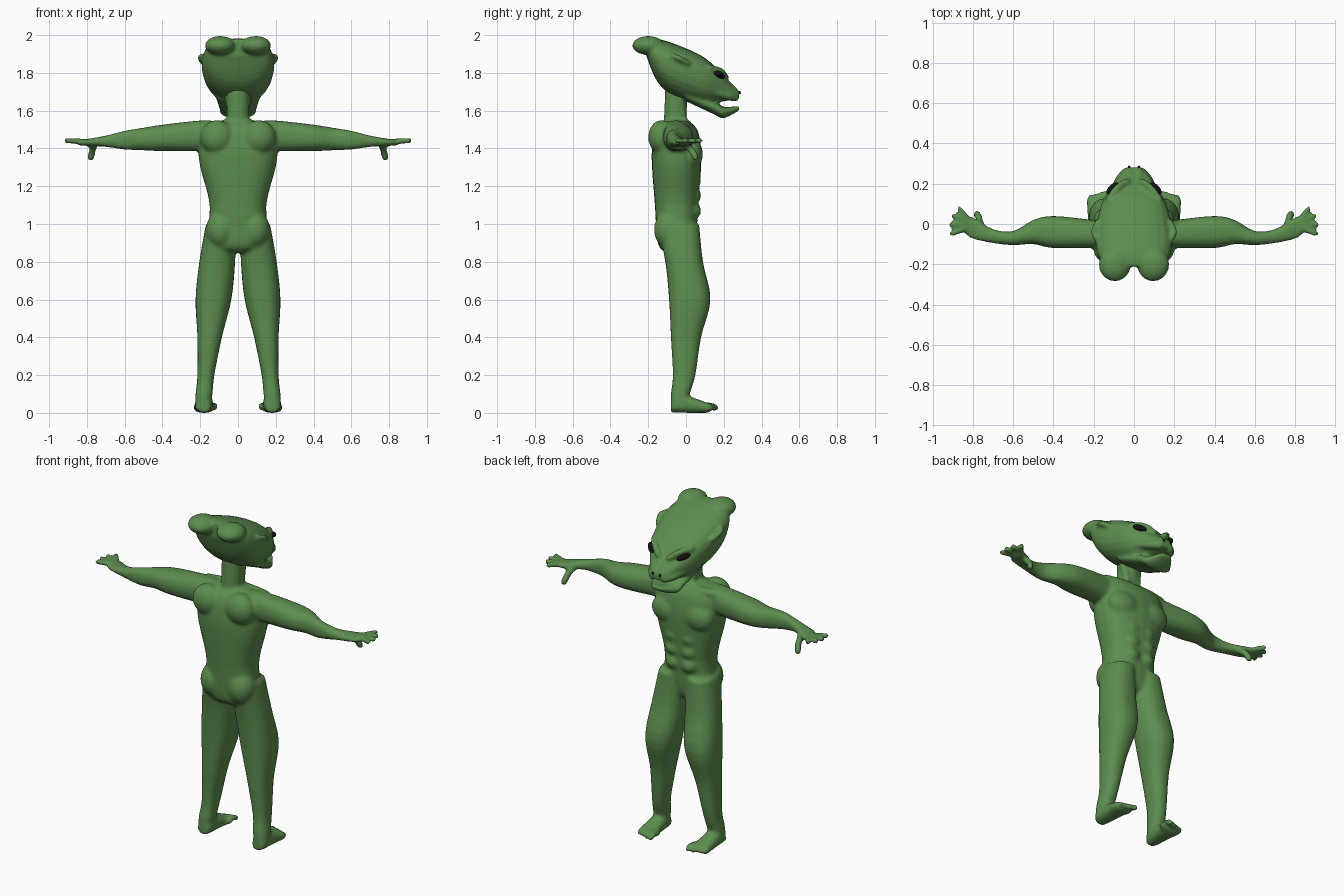
import bpy, bmesh, math
from mathutils import Vector, Matrix

cube = bpy.data.objects.get("Cube")
if cube:
    bpy.data.objects.remove(cube)


def material(name, color):
    mat = bpy.data.materials.new(name)
    mat.use_nodes = True
    mat.diffuse_color = color
    mat.node_tree.nodes["Principled BSDF"].inputs["Base Color"].default_value = color
    return mat


skin = material("green skin", (0.11, 0.27, 0.08, 1))
black = material("black eye", (0.006, 0.006, 0.006, 1))


def smooth_rows(rows, steps):
    """Catmull-Rom interpolation between the rows of a profile."""
    result = []
    last = len(rows) - 1
    for i in range(last):
        before, start, end, after = (rows[max(0, min(last, i + k))] for k in (-1, 0, 1, 2))
        for step in range(steps):
            t = step / steps
            row = []
            for a, b, c, d in zip(before, start, end, after):
                slope_in, slope_out = (c - a) / 2, (d - b) / 2
                bend = 3 * (c - b) - 2 * slope_in - slope_out
                twist = 2 * (b - c) + slope_in + slope_out
                row.append(b + t * (slope_in + t * (bend + t * twist)))
            result.append(row)
    result.append(list(rows[last]))
    return result


def signed_power(value, exponent):
    return math.copysign(abs(value) ** exponent, value)


def bridge(bm, rings):
    """Closed skin over rings of points."""
    loops = [[bm.verts.new(co) for co in ring] for ring in rings]
    sides = len(loops[0])
    for ring, following in zip(loops, loops[1:]):
        for i in range(sides):
            j = (i + 1) % sides
            bm.faces.new((ring[i], ring[j], following[j], following[i]))
    bm.faces.new(loops[0])
    bm.faces.new(loops[-1])


def loft(bm, axis, rows, roundness=0.85, egg=0.0, sides=24):
    """Rows: position on axis, then centre and radius on the other two axes."""
    across, up = [k for k in range(3) if k != axis]
    rings = []
    for position, center_a, center_b, radius_a, radius_b in smooth_rows(rows, 4):
        ring = []
        for i in range(sides):
            angle = math.tau * i / sides
            height = math.sin(angle)
            co = Vector()
            co[axis] = position
            co[across] = center_a + radius_a * signed_power(math.cos(angle), roundness) * (1 + egg * height)
            co[up] = center_b + radius_b * signed_power(height, roundness)
            ring.append(co)
        rings.append(ring)
    bridge(bm, rings)


def tube(bm, radius, *points, sides=10):
    """Rounded digit, tendon or ridge along a few points."""
    path = [Vector(p) for p in smooth_rows(points, 4)]
    first = (path[0] - path[1]).normalized() * radius
    last = (path[-1] - path[-2]).normalized() * radius
    path = [path[0] + first * .8] + path + [path[-1] + last * .8]
    rings = []
    for i, center in enumerate(path):
        ahead, behind = min(i + 1, len(path) - 1), max(i - 1, 0)
        turn = Vector((1, 0, 0)).rotation_difference(path[ahead] - path[behind])
        size = radius if 0 < i < len(path) - 1 else radius / 2
        angles = [math.tau * k / sides for k in range(sides)]
        rings.append([center + turn @ Vector((0, math.cos(a), math.sin(a))) * size for a in angles])
    bridge(bm, rings)


def ball(bm, center, radii, along=(1, 0, 0)):
    turn = Vector(along).to_track_quat('X', 'Z').to_matrix().to_4x4()
    matrix = Matrix.Translation(center) @ turn @ Matrix.Diagonal((*radii, 1))
    bmesh.ops.create_uvsphere(bm, u_segments=20, v_segments=12, radius=1, matrix=matrix)


def mirror(bm):
    copy = bmesh.ops.duplicate(bm, geom=bm.verts[:] + bm.edges[:] + bm.faces[:])
    for item in copy["geom"]:
        if isinstance(item, bmesh.types.BMVert):
            item.co.x = -item.co.x


def finish(bm, name, mat, voxel=None):
    bmesh.ops.recalc_face_normals(bm, faces=bm.faces[:])
    for face in bm.faces:
        face.smooth = True
    mesh = bpy.data.meshes.new(name)
    bm.to_mesh(mesh)
    bm.free()
    mesh.materials.append(mat)
    obj = bpy.data.objects.new(name, mesh)
    bpy.context.collection.objects.link(obj)
    if voxel:
        blend = obj.modifiers.new("blend", 'REMESH')
        blend.mode = 'VOXEL'
        blend.voxel_size = voxel
        blend.use_smooth_shade = True
        soften = obj.modifiers.new("soften", 'SMOOTH')
        soften.iterations = 3


# Leg: leans outward towards the ankle; rows are height, width, depth centre, depth
body = bmesh.new()
leg = [(.02, .04, -.04, .04), (.1, .045, -.03, .05), (.2, .045, -.01, .06), (.4, .065, 0, .08),
       (.6, .095, .02, .11), (.8, .095, -.01, .1), (1, .08, -.04, .11)]
loft(body, 2, [(z, .19 - z / 10, y, width, depth) for z, width, y, depth in leg])

# Foot: rests on the ground; rows are depth position, half width, half height
foot = [(-.08, .03, .03), (-.04, .045, .05), (.04, .05, .04), (.12, .055, .025)]
loft(body, 1, [(y, .18, half, width, half) for y, width, half in foot])

# Toes
for i in range(4):
    x, y = .125 + .03 * i, .16 - .01 * i
    tube(body, .017, (x, .09, .03), (x, y - .03, .04), (x, y, .025))

# Arm: drops slightly towards the wrist; rows are reach, depth centre, depth, height
arm = [(.1, -.06, .07, .07), (.2, -.05, .07, .08), (.4, -.04, .08, .07), (.5, -.04, .06, .06),
       (.6, -.07, .035, .05), (.7, -.06, .035, .03), (.8, -.02, .055, .018), (.84, -.01, .04, .014)]
loft(body, 0, [(x, y, 1.48 - .06 * x, depth, height) for x, y, depth, height in arm])

# Fingers fan out from the palm, and the thumb hangs down
palm = Vector((.8, -.01, 1.435))
for i in range(4):
    angle = .42 * i - .35
    direction = Vector((math.cos(angle), math.sin(angle), .06))
    tube(body, .015, palm, palm + direction * .06, palm + direction * .11)
tube(body, .019, (.76, -.01, 1.42), (.77, .03, 1.39), (.78, .05, 1.35))

# Chest, shoulder blade, buttock and thigh muscles
ball(body, (.1, .03, 1.37), (.1, .06, .08))
ball(body, (.11, -.13, 1.46), (.09, .07, .09))
ball(body, (.09, -.09, .97), (.08, .08, .1))
ball(body, (.14, .06, .63), (.06, .06, .16))

# Belly muscles, collarbone and neck tendon
for i in range(3):
    ball(body, (.05, .04, 1.23 - .08 * i), (.05, .04, .045))
tube(body, .025, (.02, 0, 1.53), (.1, .01, 1.52), (.2, -.01, 1.52))
tube(body, .02, (.03, -.01, 1.51), (.04, -.02, 1.6), (.055, -.03, 1.68))
mirror(body)

# Torso and neck: rows are height, width, depth
torso = [(.85, .06, .06), (.9, .16, .1), (1.1, .15, .115), (1.3, .2, .13),
         (1.4, .21, .13), (1.5, .2, .11), (1.55, .08, .06)]
loft(body, 2, [(z, 0, -.05, width, depth) for z, width, depth in torso])
tube(body, .06, (0, -.06, 1.5), (0, -.05, 1.72), sides=20)
finish(body, "body", skin, .011)

# Crest lobe at the back of the skull, brow ridge and ear ridge
head = bmesh.new()
ball(head, (.095, -.2, 1.945), (.08, .085, .05))
tube(head, .019, (.035, .21, 1.775), (.08, .18, 1.81), (.125, .12, 1.825))
tube(head, .015, (.18, -.08, 1.89), (.2, -.04, 1.88), (.18, .01, 1.85))

# Lip and nose ridge
tube(head, .024, (.1, .15, 1.7), (.07, .22, 1.68), (.035, .26, 1.67))
tube(head, .017, (.02, .2, 1.76), (.025, .25, 1.715), (.025, .27, 1.69))
mirror(head)


def head_rows(profile):
    """Turns depth position, width, bottom and top into rings."""
    return [(y, 0, (low + high) / 2, width, (high - low) / 2) for y, width, low, high in profile]


# Long skull narrowing to the upper snout
skull = [(-.21, .14, 1.89, 1.98), (-.15, .18, 1.75, 1.98), (-.05, .19, 1.67, 1.95),
         (.1, .16, 1.63, 1.88), (.2, .1, 1.65, 1.78), (.28, .04, 1.66, 1.7)]
loft(head, 1, head_rows(skull), egg=.13)

# Lower jaw, parted from the snout
jaw = [(0, .12, 1.65, 1.7), (.15, .1, 1.58, 1.65), (.2, .09, 1.56, 1.62), (.28, .035, 1.6, 1.625)]
loft(head, 1, head_rows(jaw), egg=.1)
finish(head, "head", skin, .009)

# Almond eyes under the brows
eyes = bmesh.new()
ball(eyes, (.108, .178, 1.79), (.04, .017, .016), along=(.06, -.06, .03))
mirror(eyes)
finish(eyes, "eyes", black)

# Nostrils
nostrils = bmesh.new()
ball(nostrils, (.024, .283, 1.697), (.009, .006, .006), along=(.2, .5, -.6))
mirror(nostrils)
finish(nostrils, "nostrils", black)
